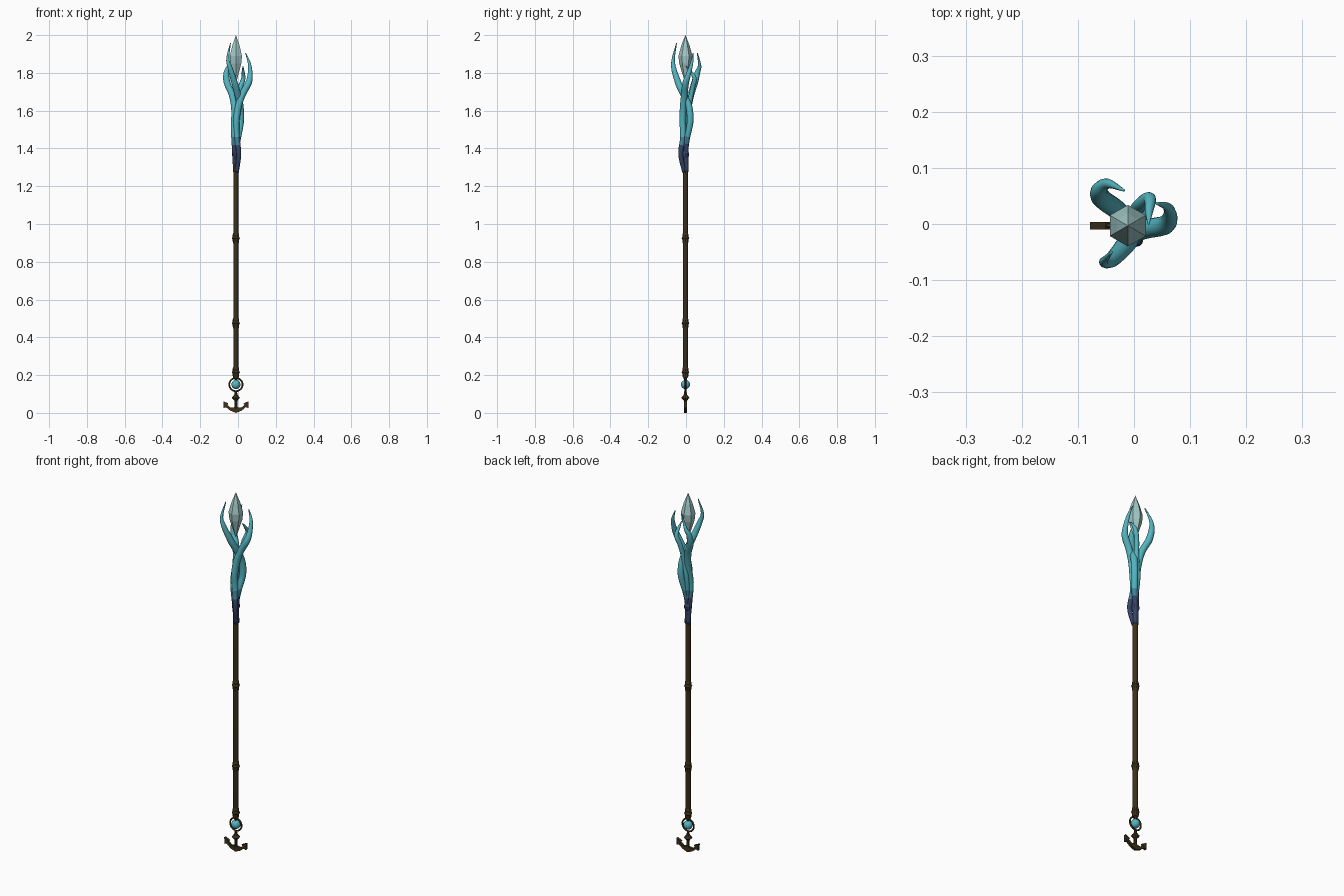
import bpy, bmesh, math
from mathutils import Vector

if "Cube" in bpy.data.objects:
    bpy.data.objects.remove(bpy.data.objects["Cube"])

AX, AY = -0.011, -0.003   # shaft axis


def mat(name, r, g, b):
    m = bpy.data.materials.new(name)
    m.diffuse_color = (r, g, b, 1)
    m.use_nodes = True
    m.node_tree.nodes["Principled BSDF"].inputs["Base Color"].default_value = m.diffuse_color
    return m


BRONZE = mat("dark bronze", 0.045, 0.031, 0.010)
TEAL = mat("teal", 0.09, 0.46, 0.53)
MID = mat("blue teal", 0.055, 0.22, 0.32)
NAVY = mat("navy", 0.035, 0.06, 0.14)
ICE = mat("pale crystal", 0.36, 0.58, 0.57)


def finish(bm, name, mats, smooth=True):
    bmesh.ops.recalc_face_normals(bm, faces=bm.faces)
    me = bpy.data.meshes.new(name)
    bm.to_mesh(me)
    bm.free()
    ob = bpy.data.objects.new(name, me)
    bpy.context.collection.objects.link(ob)
    for m in mats:
        me.materials.append(m)
    for p in me.polygons:
        p.use_smooth = smooth
    return ob


def skin(bm, rings):
    """Join rings of vertices and cap both ends."""
    n = len(rings[0])
    for a, b in zip(rings, rings[1:]):
        for i in range(n):
            j = (i + 1) % n
            bm.faces.new((a[i], a[j], b[j], b[i]))
    bm.faces.new(rings[0])
    bm.faces.new(rings[-1])


def lathe(name, profile, sides, m, start=0.0, smooth=False):
    """Turned part on the shaft axis from (radius, z) points."""
    bm = bmesh.new()
    rings = [[bm.verts.new((AX + r * math.cos(start + math.tau * i / sides),
                            AY + r * math.sin(start + math.tau * i / sides), z))
              for i in range(sides)] for r, z in profile]
    skin(bm, rings)
    return finish(bm, name, [m], smooth)


def spline(pts, steps):
    """Catmull-Rom curve through the points."""
    p = [Vector(q) for q in pts]
    p = [2 * p[0] - p[1]] + p + [2 * p[-1] - p[-2]]
    out = []
    for k in range(1, len(p) - 2):
        a, b, c, d = p[k - 1:k + 3]
        for s in range(steps):
            t = s / steps
            out.append(0.5 * (2 * b + (c - a) * t + (2 * a - 5 * b + 4 * c - d) * t * t
                              + (3 * b - a - 3 * c + d) * t ** 3))
    return out + [p[-2]]


def tentacle(name, pts, thick, sides=12):
    path = spline(pts, 6)
    n = len(path) - 1
    bm = bmesh.new()
    rings = []
    side = Vector((1, 0, 0))
    for k, c in enumerate(path):
        tan = (path[min(k + 1, n)] - path[max(k - 1, 0)]).normalized()
        side = (side - tan * side.dot(tan)).normalized()
        up = tan.cross(side)
        t = k / n
        r = thick * (0.6 + 0.4 * min(1, t / 0.35))
        if t > 0.65:
            r *= 1 - 0.88 * ((t - 0.65) / 0.35) ** 1.3
        rings.append([bm.verts.new(c + r * (side * math.cos(math.tau * i / sides)
                                            + up * math.sin(math.tau * i / sides)))
                      for i in range(sides)])
    skin(bm, rings)
    # navy roots fading through blue into teal, by height
    for f in bm.faces:
        z = f.calc_center_median().z
        f.material_index = 0 if z < 1.42 else 1 if z < 1.46 else 2
    return finish(bm, name, [NAVY, MID, TEAL])


# shaft and collars
lathe("shaft", [(0.008, 0.175), (0.014, 0.20), (0.0135, 1.3), (0.010, 1.45)], 10, BRONZE, smooth=True)
for i, z in enumerate((0.215, 0.475, 0.925)):
    lathe("collar_%d" % (i + 1), [(0.014, z - 0.028), (0.017, z - 0.018), (0.017, z - 0.008), (0.021, z),
                                  (0.017, z + 0.008), (0.017, z + 0.018), (0.014, z + 0.028)], 10, BRONZE)
lathe("upper_collar", [(0.013, 1.345), (0.02, 1.36), (0.02, 1.375), (0.013, 1.39)], 10, NAVY)

# twisting tentacles of the head
tentacle("tentacle_left", [(-.015, .002, 1.275), (-.018, -.005, 1.38), (-.022, -.01, 1.5), (-.018, .008, 1.6),
                           (-.03, .025, 1.68), (-.057, .045, 1.745), (-.062, .06, 1.8),
                           (-.047, .072, 1.84), (-.018, .06, 1.905)], 0.0175)
tentacle("tentacle_right", [(-.006, -.01, 1.275), (.004, -.028, 1.37), (-.006, -.016, 1.46), (-.008, -.018, 1.55),
                            (.004, -.014, 1.63), (.026, -.008, 1.69), (.055, -.002, 1.745),
                            (.064, .012, 1.79), (.06, .03, 1.85), (.04, .037, 1.905)], 0.0175)
tentacle("tentacle_front", [(-.006, .002, 1.275), (-.008, 0, 1.38), (0, .005, 1.45), (.014, .022, 1.54),
                            (.012, .016, 1.62), (0, -.01, 1.68), (-.016, -.038, 1.74),
                            (-.04, -.064, 1.82), (-.054, -.067, 1.875), (-.04, -.05, 1.957)], 0.0175)
tentacle("tentacle_small", [(-.012, .003, 1.275), (-.012, 0, 1.4), (-.014, .014, 1.53), (0, .02, 1.64),
                            (.012, .035, 1.72), (.028, .045, 1.77), (.027, .022, 1.81), (.026, 0, 1.835)], 0.0125)

# crystal tip
lathe("crystal", [(0.004, 1.755), (0.033, 1.85), (0.037, 1.89), (0.022, 1.945), (0.0005, 2.0)], 6, ICE,
      start=math.pi / 2)

# orb held in a ring
bpy.ops.mesh.primitive_uv_sphere_add(segments=20, ring_count=12, radius=0.024, location=(AX, AY, 0.15))
orb = bpy.context.object
orb.name = "orb"
orb.data.materials.append(TEAL)
bpy.ops.object.shade_smooth()
bpy.ops.mesh.primitive_torus_add(major_segments=32, minor_segments=8, major_radius=0.035, minor_radius=0.0045,
                                 location=(AX, AY, 0.15), rotation=(math.pi / 2, 0, 0))
ring = bpy.context.object
ring.name = "orb_ring"
ring.data.materials.append(BRONZE)
bpy.ops.object.shade_smooth()

# anchor shank with its bead
lathe("anchor_shank", [(0.006, 0.115), (0.008, 0.098), (0.015, 0.088), (0.022, 0.08), (0.015, 0.073), (0.008, 0.064),
                       (0.008, 0.02)], 8, BRONZE).scale = (1, 1, 1)

# anchor arms with barbed flukes: half outline mirrored, then extruded
half = [(0, 0.0), (0.03, 0.012), (0.052, 0.03), (0.066, 0.026), (0.067, 0.062),
        (0.04, 0.05), (0.046, 0.042), (0.028, 0.028), (0.01, 0.03)]
outline = half + [(-x, z) for x, z in reversed(half[1:])]
bm = bmesh.new()
face = bm.faces.new([bm.verts.new((AX + x, AY - 0.007, z)) for x, z in outline])
ext = bmesh.ops.extrude_face_region(bm, geom=[face])
bmesh.ops.translate(bm, vec=(0, 0.014, 0), verts=[v for v in ext["geom"] if isinstance(v, bmesh.types.BMVert)])
finish(bm, "anchor_arms", [BRONZE], False)
